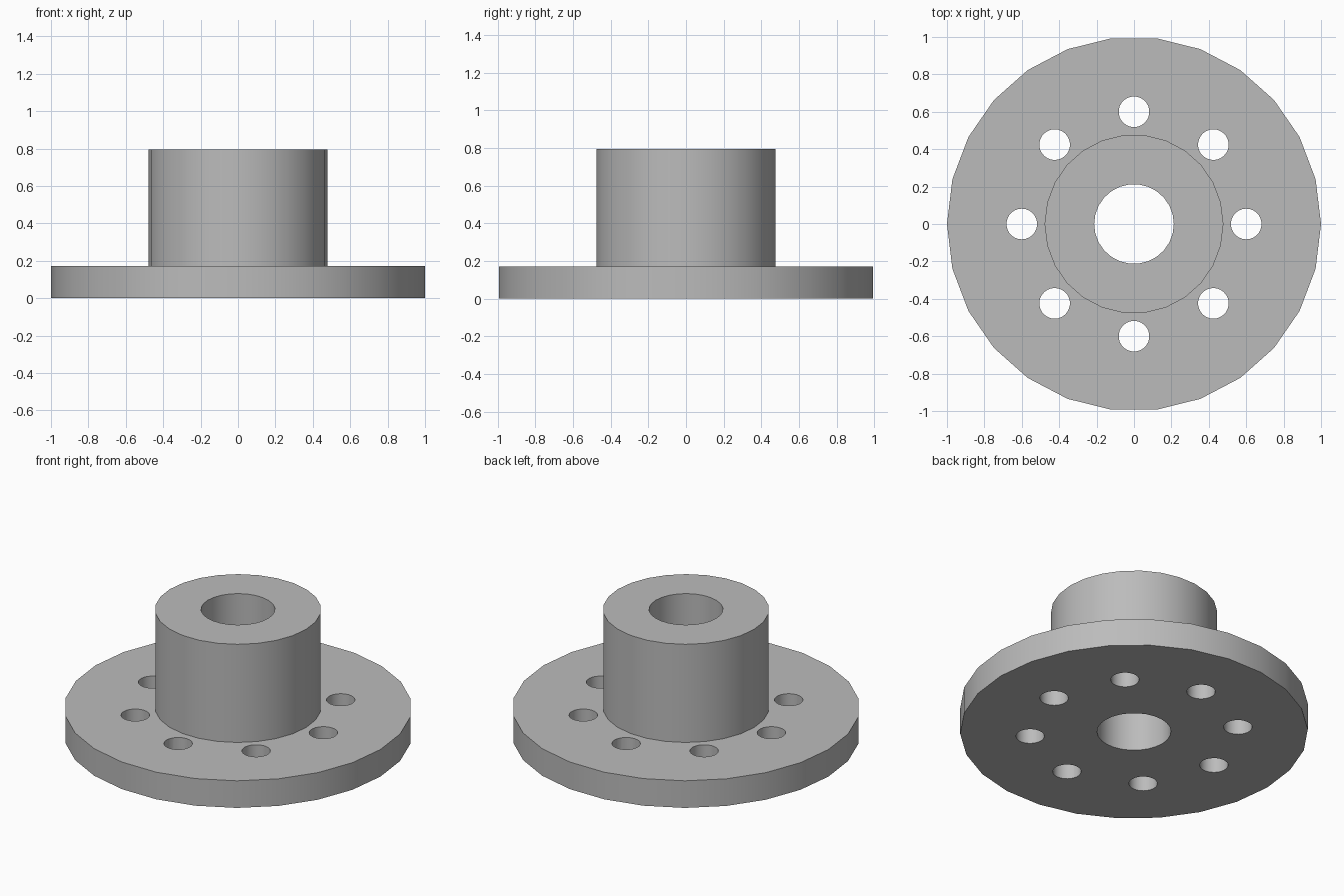
import bpy
import bmesh
from math import cos, sin, tau, radians

SIDES = 26
HOLES = 8
FLANGE_R, HUB_R, BORE_R = 1.0, 0.478, 0.213
FLANGE_TOP, HUB_TOP = 0.172, 0.795
BOLT_CIRCLE, HOLE_R = 0.6, 0.082

default_cube = bpy.data.objects.get("Cube")
if default_cube:
    bpy.data.objects.remove(default_cube, do_unlink=True)

# Plain metal colour
grey = bpy.data.materials.new("metal_grey")
grey.use_nodes = True
colour = (0.5, 0.5, 0.5, 1)
grey.diffuse_color = colour
grey.node_tree.nodes["Principled BSDF"].inputs["Base Color"].default_value = colour


def make_object(name, bm):
    bmesh.ops.recalc_face_normals(bm, faces=bm.faces)
    mesh = bpy.data.meshes.new(name)
    bm.to_mesh(mesh)
    bm.free()
    mesh.materials.append(grey)
    obj = bpy.data.objects.new(name, mesh)
    bpy.context.scene.collection.objects.link(obj)
    return obj


def add_turned(bm, profile, x=0, y=0):
    """Revolve a closed (radius, height) profile into a solid ring."""
    rings = [[bm.verts.new((x + r * cos(tau * i / SIDES), y + r * sin(tau * i / SIDES), z))
              for i in range(SIDES)] for r, z in profile]
    for a, b in zip(rings, rings[1:] + rings[:1]):
        for i in range(SIDES):
            j = (i + 1) % SIDES
            bm.faces.new((a[i], a[j], b[j], b[i]))


# Flange and hub turned as one solid with a central bore
bm = bmesh.new()
add_turned(bm, [(BORE_R, 0), (FLANGE_R, 0), (FLANGE_R, FLANGE_TOP),
                (HUB_R, FLANGE_TOP), (HUB_R, HUB_TOP), (BORE_R, HUB_TOP)])
flange = make_object("flanged_hub", bm)

# Ring of drills for the bolt holes
bm = bmesh.new()
for k in range(HOLES):
    angle = tau * k / HOLES
    drill = bmesh.ops.create_cone(bm, cap_ends=True, segments=SIDES,
                                  radius1=HOLE_R, radius2=HOLE_R, depth=0.6)
    bmesh.ops.translate(bm, verts=drill["verts"],
                        vec=(BOLT_CIRCLE * cos(angle), BOLT_CIRCLE * sin(angle), FLANGE_TOP / 2))
drills = make_object("bolt_hole_cutter", bm)
drills.hide_render = True

# Cut the bolt holes, then smooth the round walls and keep the rims sharp
bpy.ops.object.select_all(action="DESELECT")
bpy.context.view_layer.objects.active = flange
flange.select_set(True)
cut = flange.modifiers.new("bolt_holes", "BOOLEAN")
cut.operation = "DIFFERENCE"
cut.solver = "EXACT"
cut.object = drills
bpy.ops.object.modifier_apply(modifier=cut.name)
bpy.data.objects.remove(drills, do_unlink=True)
bpy.ops.object.shade_smooth_by_angle(angle=radians(30))
